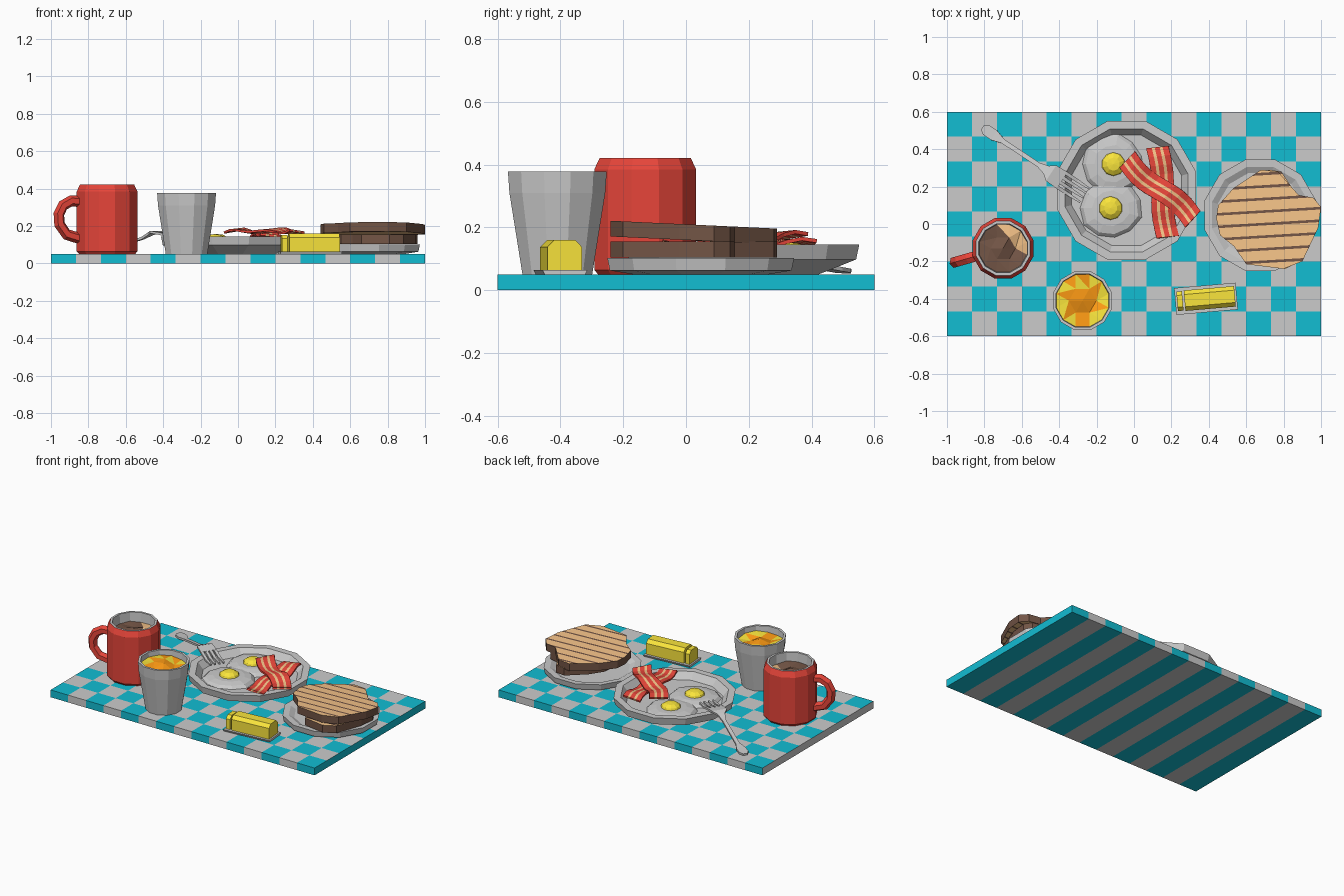
import bpy, bmesh, math, random
from mathutils import Vector

if "Cube" in bpy.data.objects:
    bpy.data.objects.remove(bpy.data.objects["Cube"])

random.seed(4)

def material(name, rgb):
    m = bpy.data.materials.new(name)
    m.diffuse_color = (*rgb, 1)
    m.use_nodes = True
    m.node_tree.nodes["Principled BSDF"].inputs["Base Color"].default_value = m.diffuse_color
    return m

GREY = material("grey", (0.8, 0.8, 0.8))
TEAL = material("teal", (0.006, 0.51, 0.65))
RED = material("red", (0.8, 0.06, 0.042))
TAN = material("tan", (0.92, 0.55, 0.25))
BROWN = material("brown", (0.17, 0.09, 0.06))
YELLOW = material("yellow", (0.95, 0.78, 0.045))
ORANGE = material("orange", (1.0, 0.33, 0.007))

def make(name, verts, faces, mats=(), fmat=None, loc=(0, 0, 0), turn=0, thick=0):
    me = bpy.data.meshes.new(name)
    me.from_pydata(verts, [], faces)
    for m in mats:
        me.materials.append(m)
    if fmat:
        me.polygons.foreach_set("material_index", fmat)
    bm = bmesh.new()
    bm.from_mesh(me)
    bmesh.ops.recalc_face_normals(bm, faces=bm.faces)
    bm.to_mesh(me)
    bm.free()
    ob = bpy.data.objects.new(name, me)
    bpy.context.collection.objects.link(ob)
    ob.location = loc
    ob.rotation_euler.z = turn
    if thick:
        mod = ob.modifiers.new("thickness", 'SOLIDIFY')
        mod.thickness = thick
        mod.offset = 0
    return ob

def lathe(name, prof, loc, mats=(), seg=None, n=12, jitter=0):
    """Spin (r, z) points; r = 0 gives a single pole vertex."""
    verts, rings, faces, fmat = [], [], [], []
    wob = [1 + random.uniform(-jitter, jitter) for _ in range(n)]
    for r, z in prof:
        k = len(verts)
        if r == 0:
            verts.append((0, 0, z))
            rings.append([k] * n)
        else:
            for i in range(n):
                a = 2 * math.pi * (i + 0.5) / n
                verts.append((r * wob[i] * math.cos(a), r * wob[i] * math.sin(a), z))
            rings.append(list(range(k, k + n)))
    for s, (a, b) in enumerate(zip(rings, rings[1:])):
        for i in range(n):
            j = (i + 1) % n
            faces.append(list(dict.fromkeys((a[i], a[j], b[j], b[i]))))
            fmat.append(seg[s] if seg else 0)
    return make(name, verts, faces, mats, fmat, (*loc, 0))

def prism(name, outline, x0, x1, mat, loc, turn):
    n = len(outline)
    verts = [(x, y, z) for x in (x0, x1) for y, z in outline]
    faces = [(i, (i + 1) % n, (i + 1) % n + n, i + n) for i in range(n)]
    faces += [tuple(range(n)), tuple(range(n, 2 * n))]
    return make(name, verts, faces, [mat], None, loc, turn)

# Chequered board: squares on top, stripes round the edges and below
NX, NY = 15, 9
verts = [(-1 + 2 * i / NX, -0.6 + 1.2 * j / NY, z)
         for z in (0, 0.05) for j in range(NY + 1) for i in range(NX + 1)]
def vid(i, j, k):
    return (k * (NY + 1) + j) * (NX + 1) + i
faces, fmat = [], []
for i in range(NX):
    for j in range(NY):
        for k in (0, 1):
            faces.append([vid(i, j, k), vid(i + 1, j, k), vid(i + 1, j + 1, k), vid(i, j + 1, k)])
            fmat.append((i + j * k) % 2)
    for j in (0, NY):
        faces.append([vid(i, j, 0), vid(i + 1, j, 0), vid(i + 1, j, 1), vid(i, j, 1)])
        fmat.append(i % 2)
for j in range(NY):
    for i, m in ((0, 1), (NX, 0)):
        faces.append([vid(i, j, 0), vid(i, j + 1, 0), vid(i, j + 1, 1), vid(i, j, 1)])
        fmat.append(m)
make("board", verts, faces, [TEAL, GREY], fmat)

# Plates
lathe("large_plate", [(0, .05), (.25, .05), (.375, .098), (.385, .145), (.34, .145),
                      (.305, .1), (0, .095)], (-.04, .18))
lathe("small_plate", [(0, .05), (.22, .05), (.3, .063), (.308, .102), (.268, .1),
                      (.235, .082), (0, .08)], (.675, .047))

# Mug and tumbler
MUG, CUP = (-.7, -.13), (-.275, -.41)
lathe("mug", [(0, .05), (.155, .05), (.168, .065), (.168, .385), (.15, .422), (.135, .422),
              (.128, .3), (0, .3)], MUG, [RED, GREY], [0, 0, 0, 0, 1, 1, 1])
lathe("tumbler", [(0, .05), (.115, .05), (.158, .31), (.163, .378), (.147, .378),
                  (.14, .28), (0, .28)], CUP)

# Mug handle: hexagonal section swept along an arc
path = [Vector(p) for p in ((.14, .33), (.2, .335), (.245, .31), (.268, .265),
                            (.265, .21), (.225, .155), (.14, .13))]
verts, faces = [], []
for i, p in enumerate(path):
    t = (path[min(i + 1, 6)] - path[max(i - 1, 0)]).normalized()
    for k in range(6):
        a = math.pi * (k + .5) / 3
        u = .03 * math.sin(a)
        verts.append((p.x - t.y * u, .032 * math.cos(a), p.y + t.x * u))
        if i:
            b, l = 6 * i, (k + 1) % 6
            faces.append((b - 6 + k, b - 6 + l, b + l, b + k))
faces += [tuple(range(6)), tuple(range(36, 42))]
make("mug_handle", verts, faces, [RED], None, (*MUG, 0), math.radians(196))

# Faceted drinks
def drink(name, r, z, loc, mats, pick):
    verts = [(0, 0, z + .015)]
    for n, rr, jig in ((6, r * .5, .02), (12, r, .006)):
        for i in range(n):
            a = 2 * math.pi * (i + .5 * (n == 12)) / n
            verts.append((rr * math.cos(a), rr * math.sin(a), z + random.uniform(-jig, jig)))
    faces = []
    for i in range(6):
        a, b = 1 + i, 1 + (i + 1) % 6
        o, q, s = 7 + 2 * i, 8 + 2 * i, 7 + (2 * i + 2) % 12
        faces += [(0, a, b), (a, o, q), (a, q, b), (b, q, s)]
    fmat = [pick(sum((Vector(verts[v]) for v in f), Vector()) / 3) for f in faces]
    make(name, verts, faces, mats, fmat, (*loc, 0))
drink("coffee", .133, .36, MUG, [BROWN, TAN], lambda c: int(c.x + c.y * .7 > .06))
drink("juice", .147, .34, CUP, [YELLOW, ORANGE], lambda c: random.randint(0, 1))

# Fried eggs
for i, (x, y) in enumerate(((-.11, .32), (-.125, .085))):
    lathe(f"egg_white_{i+1}", [(0, .128), (.1, .125), (.145, .116), (.168, .095), (0, .095)],
          (x, y), n=11, jitter=.07)
    lathe(f"egg_yolk_{i+1}", [(0, .157), (.035, .153), (.058, .138), (.068, .115), (0, .115)],
          (x, y), [YELLOW], n=10)

# Bacon: wavy striped strips crossing each other
def bacon(name, p0, p1, z, bend):
    p0, p1 = Vector(p0), Vector(p1)
    d = (p1 - p0).normalized()
    side = Vector((-d.y, d.x))
    cols, N = (-.06, -.03, -.014, .012, .028, .06), 10
    verts, faces, fmat = [], [], []
    for s in range(N + 1):
        t = s / N
        c = p0.lerp(p1, t) + side * bend * math.sin(t * 2 * math.pi)
        h = z + .01 * math.sin(t * 4 * math.pi)
        verts += [(*(c + side * w), h + w * .12 * math.cos(t * 9)) for w in cols]
    for s in range(N):
        for k in range(5):
            a = 6 * s + k
            faces.append((a, a + 1, a + 7, a + 6))
            fmat.append(k % 2)
    make(name, verts, faces, [RED, TAN], fmat, thick=.012)
bacon("bacon_under", (.125, .41), (.18, -.07), .15, .01)
bacon("bacon_over", (-.035, .345), (.315, .025), .172, -.018)

# Toast: bread outline with grill marks cut into both broad faces
BREAD = [(.44, .03), (.45, .1), (.53, .19), (.68, .29), (.77, .28), (.88, .155), (.96, .14),
         (1.0, .09), (.985, -.02), (.9, -.2), (.8, -.24), (.6, -.215), (.535, -.12), (.46, -.06)]
def toast(name, z, tilt, squeeze, shift):
    cx = .72
    pts = [(cx + shift + (x - cx) * squeeze, y) for x, y in BREAD]
    n = len(pts)
    verts = [(x, y, z + h + tilt * y) for h in (0, .05) for x, y in pts]
    faces = [(i, (i + 1) % n, (i + 1) % n + n, i + n) for i in range(n)]
    faces += [tuple(range(n)), tuple(range(n, 2 * n))]
    ob = make(name, verts, faces, [BROWN, TAN], [0] * n + [1, 1])
    bm = bmesh.new()
    bm.from_mesh(ob.data)
    nor, mid = Vector((-.06, 1, 0)).normalized(), Vector((cx, 0, 0))
    marks = [-.2 + .067 * k for k in range(8)]
    for m in marks:
        for e in (-.007, .007):
            bmesh.ops.bisect_plane(bm, geom=bm.verts[:] + bm.edges[:] + bm.faces[:],
                                   plane_co=mid + nor * (m + e), plane_no=nor)
    for f in bm.faces:
        d = (f.calc_center_median() - mid).dot(nor)
        if any(abs(d - m) < .007 for m in marks):
            f.material_index = 0
    bm.to_mesh(ob.data)
    bm.free()
toast("toast_lower", .105, 0, .75, .03)
toast("toast_upper", .16, -.047, 1, 0)

# Butter on its dish, with one slice cut
DISH, TURN = (.385, -.4, 0), math.radians(5)
prism("butter_dish", [(-.065, .05), (.065, .05), (.072, .064), (-.072, .064)], -.165, .165, GREY, DISH, TURN)
BLOCK = [(-.055, .062), (.055, .062), (.055, .138), (.033, .16), (-.033, .16), (-.055, .138)]
prism("butter_block", BLOCK, -.115, .155, YELLOW, DISH, TURN)
prism("butter_slice", [(y * .95, .062 + (z - .062) * .93) for y, z in BLOCK],
      -.155, -.125, YELLOW, DISH, TURN)

# Fork resting on the plate rim
stations = [(0, .014, .06), (.025, .03, .062), (.075, .03, .067), (.13, .013, .075),
            (.36, .012, .135), (.41, .025, .158), (.44, .05, .168), (.51, .053, .158)]
verts = [(s, w * sg, z) for s, w, z in stations for sg in (-1, 1)]
faces = [(2 * i, 2 * i + 1, 2 * i + 3, 2 * i + 2) for i in range(len(stations) - 1)]
for k in range(4):
    y, b = -.0435 + .029 * k, len(verts)
    for s, w, z in ((.505, .0095, .159), (.58, .009, .14), (.655, .005, .137)):
        verts += [(s, y - w, z), (s, y + w, z)]
    faces += [(b, b + 1, b + 3, b + 2), (b + 2, b + 3, b + 5, b + 4)]
make("fork", verts, faces, loc=(-.81, .515, 0), turn=math.radians(-33.5), thick=.013)
